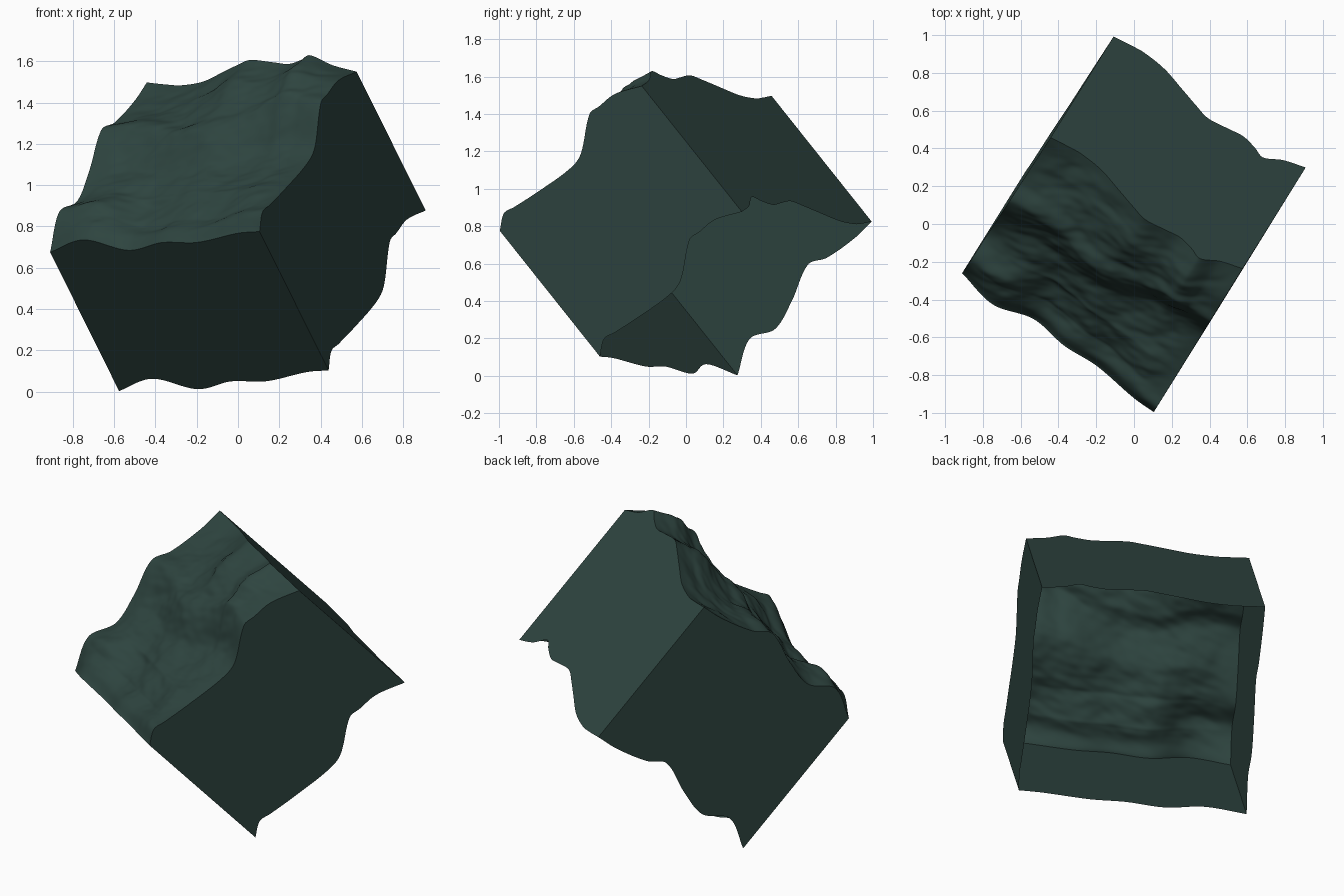
import bpy, bmesh
from mathutils import Vector, noise

cube = bpy.data.objects.get("Cube")
if cube:
    bpy.data.objects.remove(cube, do_unlink=True)

# Frame of the tilted block: one corner, two plane axes, depth direction
CORNER = Vector((-0.91, -0.26, 0.675))
ACROSS = Vector((1.062, -0.66, 0.005))
ALONG = Vector((0.474, 0.726, 0.811))
TWIST = Vector((-0.022, 0.004, 0))
UP = Vector((-0.363, -0.582, 0.731))
DEPTH = 0.92
N = 130

# Relief along the four borders (position, height), and the crest line
FRONT = [(0, 0), (.18, .08), (.36, .01), (.53, .06), (.69, .06), (.9, .12), (1, .13)]
BACK = [(0, .015), (.09, 0), (.15, -.005), (.26, .018), (.37, .077), (.46, .127), (.53, .16),
        (.63, .145), (.7, .133), (.77, .16), (.82, .19), (.9, .125), (1, .08)]
LEFT = [(0, 0), (.16, .088), (.29, .017), (.44, .052), (.62, .124), (.71, .07), (.88, .025), (1, .015)]
RIGHT = [(0, .13), (.07, .18), (.13, .16), (.26, .12), (.46, .07), (.55, .078),
         (.71, .196), (.77, .185), (.87, .165), (1, .08)]
CREST = [(0, .62), (.18, .65), (.41, .57), (.65, .64), (.8, .72), (1, .71)]
LEFT_LIP, RIGHT_LIP = 0.62, 0.71


def curve(points, x):
    """Smooth interpolation through the points."""
    def slope(i):
        a, b = points[max(i - 1, 0)], points[min(i + 1, len(points) - 1)]
        return (b[1] - a[1]) / (b[0] - a[0])
    i = 0
    while i < len(points) - 2 and x > points[i + 1][0]:
        i += 1
    (x0, y0), (x1, y1) = points[i], points[i + 1]
    w = x1 - x0
    k = (x - x0) / w
    return ((1 + 2 * k) * (1 - k) ** 2 * y0 + k * (1 - k) ** 2 * w * slope(i)
            + k * k * (3 - 2 * k) * y1 + k * k * (k - 1) * w * slope(i + 1))


def shift(t, crest, target):
    """Slide t so that the crest lands on the target position."""
    if t < crest:
        return t / crest * target
    return 1 - (1 - t) / (1 - crest) * (1 - target)


def mix(a, b, k):
    return a + (b - a) * k


def height(s, t):
    # Blend the side borders, with the scarp following the crest line
    crest = curve(CREST, s)
    h = mix(curve(LEFT, shift(t, crest, LEFT_LIP)), curve(RIGHT, shift(t, crest, RIGHT_LIP)), s)
    # The front and back borders fade quickly inwards
    h += (1 - t) ** 2 * (curve(FRONT, s) - mix(FRONT[0][1], FRONT[-1][1], s))
    h += t ** 2 * (curve(BACK, s) - mix(BACK[0][1], BACK[-1][1], s))
    # Hollow out the middle of the lower shelf and of the scarp
    middle = 4 * s * (1 - s)
    h -= 0.06 * middle * max(0, 1 - abs(t - 0.14) / 0.14) ** 0.8
    h -= 0.03 * middle * max(0, 1 - ((t - 0.6) / 0.25) ** 2)
    # Weathered rock detail that fades out at the borders
    fade = min(1, 9 * min(s, 1 - s, t, 1 - t))
    p = Vector((s * 3 + t, t * 5 - s * 2, 0.4))
    rough = 0.02 * noise.noise(p) + 0.012 * noise.noise(p * 2.3) + 0.006 * noise.noise(p * 5)
    return h + fade * rough


# Rock block: relief grid with four walls, open underneath
bm = bmesh.new()
bmesh.ops.create_grid(bm, x_segments=N, y_segments=N, size=0.5)
for v in bm.verts:
    s = min(max(v.co.x + 0.5, 0), 1)
    t = min(max(v.co.y + 0.5, 0), 1)
    v.co = CORNER + ACROSS * s + ALONG * t + TWIST * s * t + UP * height(s, t)
rim = [e for e in bm.edges if e.is_boundary]
walls = bmesh.ops.extrude_edge_only(bm, edges=rim)
bmesh.ops.translate(bm, vec=-UP * DEPTH,
                    verts=[g for g in walls["geom"] if isinstance(g, bmesh.types.BMVert)])
bmesh.ops.recalc_face_normals(bm, faces=bm.faces[:])
mesh = bpy.data.meshes.new("rock_block")
bm.to_mesh(mesh)
bm.free()
block = bpy.data.objects.new("rock_block", mesh)
bpy.context.collection.objects.link(block)

# Dark green stone colour
stone = bpy.data.materials.new("dark_green_stone")
stone.use_nodes = True
colour = (0.027, 0.058, 0.05, 1)
stone.diffuse_color = colour
stone.node_tree.nodes["Principled BSDF"].inputs["Base Color"].default_value = colour
mesh.materials.append(stone)

bpy.ops.object.select_all(action="DESELECT")
block.select_set(True)
bpy.context.view_layer.objects.active = block
bpy.ops.object.shade_smooth_by_angle(angle=0.7)
